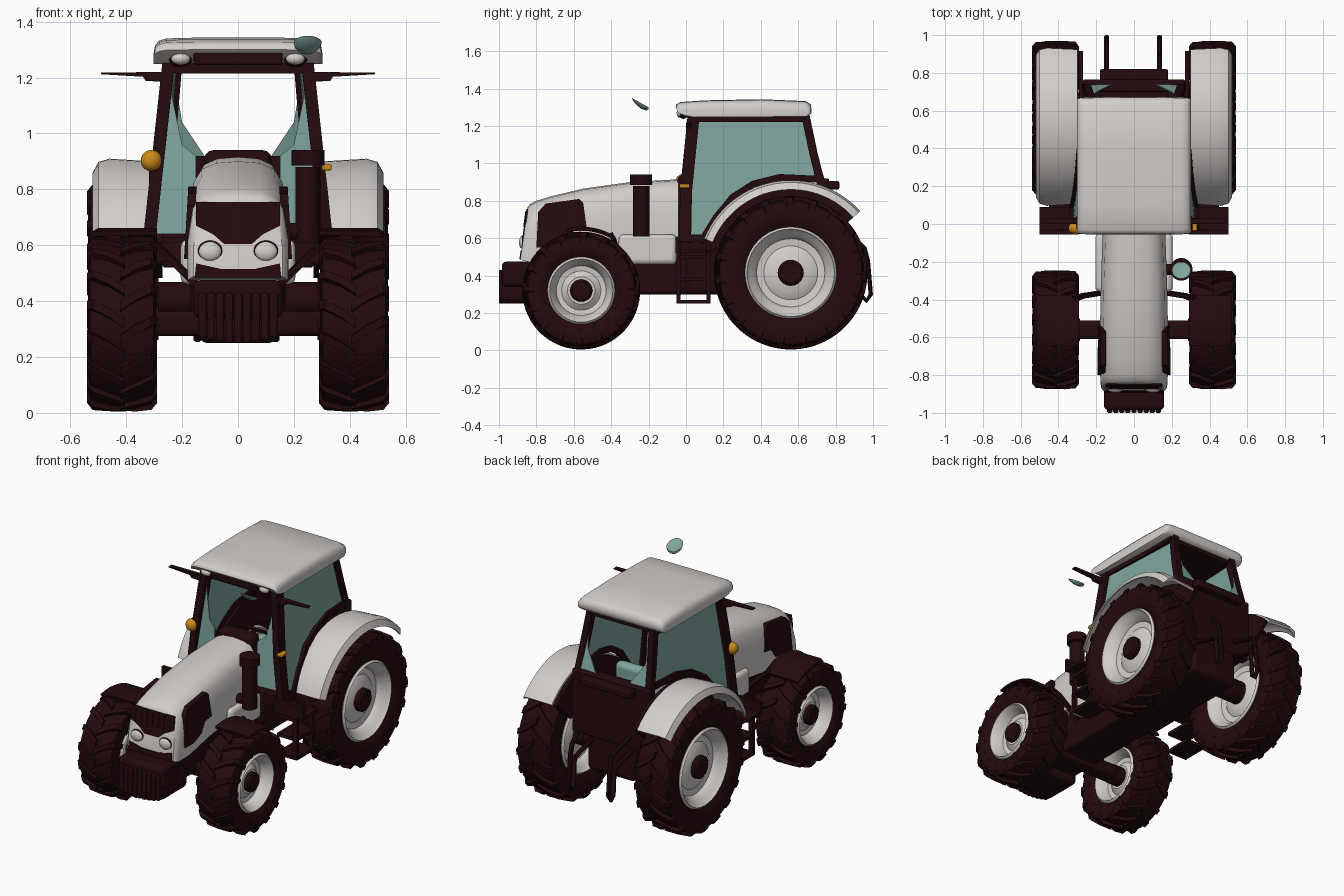
import bpy, bmesh, math
from mathutils import Vector as V

def material(name, col):
    m = bpy.data.materials.new(name)
    m.diffuse_color = (*col, 1)
    return m

DARK = material("dark_brown", (0.017, 0.003, 0.004))
WHITE = material("warm_white", (0.64, 0.61, 0.59))
GLASS = material("teal_glass", (0.21, 0.37, 0.34))
ORANGE = material("amber", (0.60, 0.25, 0.01))

def loft(bm, rings, closed=False):
    rs = [[bm.verts.new(p) for p in r] for r in rings]
    n = len(rs[0])
    for i in range(len(rs) if closed else len(rs) - 1):
        a, b = rs[i], rs[(i + 1) % len(rs)]
        for j in range(n):
            k = (j + 1) % n
            bm.faces.new((a[j], a[k], b[k], b[j]))
    if not closed:
        bm.faces.new(rs[0])
        bm.faces.new(rs[-1])

def finish(name, bm, mat, bevel=0, angle=35):
    bmesh.ops.recalc_face_normals(bm, faces=bm.faces)
    me = bpy.data.meshes.new(name)
    bm.to_mesh(me)
    bm.free()
    me.materials.append(mat)
    me.shade_smooth()
    me.set_sharp_from_angle(angle=math.radians(angle))
    ob = bpy.data.objects.new(name, me)
    bpy.context.collection.objects.link(ob)
    if bevel:
        b = ob.modifiers.new("bevel", 'BEVEL')
        b.width, b.segments = bevel, 3
        b.limit_method, b.angle_limit = 'ANGLE', math.radians(35)
    return ob

def solid(name, rings, mat, bevel=0, closed=False, angle=35):
    bm = bmesh.new()
    loft(bm, rings, closed)
    return finish(name, bm, mat, bevel, angle)

def prism(name, pts, off, mat, bevel=0):
    pts = [V(p) for p in pts]
    return solid(name, [pts, [p + V(off) for p in pts]], mat, bevel)

def box(name, x0, x1, y0, y1, z0, z1, mat, bevel=0):
    return prism(name, [(x0, y0, z0), (x1, y0, z0), (x1, y1, z0), (x0, y1, z0)], (0, 0, z1 - z0), mat, bevel)

def pipe(name, pts, w, h, mat, n=4):
    pts = [V(p) for p in pts]
    seg = [(b - a).normalized() for a, b in zip(pts, pts[1:])]
    ref = V((1, 0, 0)) if all(abs(t.x) < 0.9 for t in seg) else V((0, 0, 1))
    rings = []
    for i, p in enumerate(pts):
        t = (seg[max(i - 1, 0)] + seg[min(i, len(seg) - 1)]).normalized()
        u = t.cross(ref).normalized()
        v = t.cross(u)
        k = 1 / math.cos(math.pi / n) if n == 4 else 1
        rings.append([p + u * math.cos(a) * w * k + v * math.sin(a) * h * k
                      for a in [(j + 0.5) * math.tau / n for j in range(n)]])
    return solid(name, rings, mat)

def arc(cx, cy, cz, prof, a0, a1, n, s=1):
    # rings of an (x, radius) profile turned about a wheel axle
    return [[(cx + s * x, cy + r * math.cos(a), cz + r * math.sin(a)) for x, r in prof]
            for a in [math.radians(a0 + (a1 - a0) * i / n) for i in range(n + 1)]]

def revolve(name, c, prof, mat, n=40, s=1):
    return solid(name, arc(*c, prof, 0, 360, n, s)[:-1], mat, closed=True)

def ball(name, c, size, mat):
    bm = bmesh.new()
    bmesh.ops.create_uvsphere(bm, u_segments=20, v_segments=12, radius=1)
    for v in bm.verts:
        v.co = V((v.co.x * size[0], v.co.y * size[1], v.co.z * size[2])) + V(c)
    return finish(name, bm, mat)

def wheel(name, s, cy, R, rim, hub, lugs):
    c, w = (s * 0.415, cy, R + 0.005), 0.125
    b = R - 0.018
    half = [(0.095, rim), (0.118, rim + 0.04), (0.122, b - 0.05), (0.112, b - 0.01), (0.05, b)]
    bm = bmesh.new()
    loft(bm, arc(*c, half + [(-x, r) for x, r in reversed(half)], 0, 360, 48)[:-1], True)
    hw = 0.34 * math.pi / lugs
    for d in (1, -1):          # chevron tread bars
        for k in range(lugs):
            a0 = (k + (0.5 if d > 0 else 0)) * math.tau / lugs
            rings = []
            for x, sweep, r in ((-0.008, 0, R), (0.05, 0.13, R), (0.105, 0.22, R - 0.005), (w, 0.24, R - 0.03), (w, 0.25, R - 0.075)):
                a = a0 - sweep
                rings.append([(c[0] + d * x, cy + q * math.cos(a + e), c[2] + q * math.sin(a + e))
                              for e, q in ((-hw, r - 0.035), (hw, r - 0.035), (hw * 0.8, r), (-hw * 0.8, r))])
            loft(bm, rings)
    finish(name + "_tyre", bm, DARK)
    face = [(0.10, rim + 0.005), (0.112, rim - 0.006), (0.09, rim - 0.02), (0.075, rim * 0.83),
            (0.04, rim * 0.76), (0.035, rim * 0.6), (0.06, rim * 0.42), (0.06, 0.002)]
    revolve(name + "_rim", c, face + [(-x, r) for x, r in reversed(face)], WHITE, 40, s)
    revolve(name + "_hub", c, [(-0.13, 0.001), (-0.13, hub), (0.085, hub), (0.095, hub * 0.8), (0.095, 0.001)], DARK, 20, s)

def cabx(y, z):
    return 0.33 - 0.11 * (z - 0.62) - 0.12 * max(0, y - 0.4)

# hood: lofted cross-sections with a slanted nose
rings = []
for y, top, w, zb, tilt in ((-0.04, 0.915, 0.165, 0.56, 0), (-0.3, 0.90, 0.175, 0.55, 0), (-0.55, 0.865, 0.18, 0.52, 0),
                            (-0.72, 0.825, 0.18, 0.48, 0.06), (-0.80, 0.80, 0.178, 0.475, 0.13),
                            (-0.828, 0.785, 0.172, 0.48, 0.14), (-0.842, 0.765, 0.16, 0.49, 0.14)):
    half = [(0.0, top), (0.45 * w, top - 0.006), (0.74 * w, top - 0.028), (0.91 * w, top - 0.075), (w, top - 0.18), (w, zb)]
    prof = half + [(-x, z) for x, z in reversed(half[1:])]
    rings.append([(x, y - tilt * (0.8 - z), z) for x, z in prof])
solid("hood", rings, WHITE)

def nose(x, z, out=0.0):
    return (x, -0.842 - 0.14 * (0.8 - z) - out, z)

# nose grilles and headlights
g = [(0.15, 0.755), (0.15, 0.67), (0.09, 0.64), (0.05, 0.605)]
prism("upper_grille", [nose(x, z, 0.005) for x, z in g + [(-x, z) for x, z in reversed(g)]], (0, 0.009, 0), DARK)
g = [(0.15, 0.535), (0.155, 0.485), (-0.155, 0.485), (-0.15, 0.535), (-0.06, 0.515), (0.06, 0.515)]
prism("lower_grille", [nose(x, z, 0.005) for x, z in g], (0, 0.009, 0), DARK)
for i in range(7):
    x = -0.12 + 0.04 * i
    pipe("grille_bar", [nose(x, 0.66, 0.005), nose(x, 0.745, 0.005)], 0.004, 0.004, DARK)

for s in (1, -1):
    ball("headlight_ring", nose(s * 0.10, 0.578, -0.002), (0.045, 0.012, 0.039), DARK)
    ball("headlight", nose(s * 0.10, 0.578, 0.002), (0.04, 0.018, 0.034), WHITE)
    vent = [(-0.80, 0.55), (-0.79, 0.74), (-0.75, 0.785), (-0.57, 0.81), (-0.55, 0.79), (-0.53, 0.65),
            (-0.60, 0.64), (-0.64, 0.58), (-0.72, 0.55)]
    prism("side_vent", [(s * (0.188 - 0.06 * (z - 0.64)), y, z) for y, z in vent], (-s * 0.03, 0, 0), DARK)
    box("side_tank", s * 0.1, s * 0.205, -0.36, -0.05, 0.46, 0.62, WHITE, 0.025)

    # wheels and fenders
    wheel("rear_wheel", s, 0.56, 0.41, 0.24, 0.07, 19)
    wheel("front_wheel", s, -0.56, 0.315, 0.175, 0.06, 16)
    prof = [(0.30, 0.49), (0.46, 0.50), (0.50, 0.488), (0.52, 0.45), (0.51, 0.45), (0.49, 0.473), (0.455, 0.485), (0.30, 0.475)]
    solid("rear_fender", arc(0, 0.56, 0.41, prof, 42, 158, 28, s), WHITE)
    solid("wheel_well", arc(0, 0.56, 0.41, [(0.27, 0.28), (0.27, 0.48), (0.29, 0.48), (0.29, 0.28)], 42, 165, 24, s), DARK)
    solid("front_fender", arc(0, -0.56, 0.315, [(0.29, 0.332), (0.29, 0.347), (0.50, 0.347), (0.52, 0.335), (0.52, 0.325)], 58, 104, 10, s), DARK)
    pipe("front_fender_bracket", [(s * 0.14, -0.36, 0.45), (s * 0.27, -0.38, 0.58), (s * 0.32, -0.40, 0.62)], 0.012, 0.012, DARK)

    # cab side: glass, pillars, arch trim
    outline = [(0.06, 1.235), (0.63, 1.235), (0.71, 0.92), (0.50, 0.925), (0.36, 0.89), (0.25, 0.82), (0.16, 0.71), (0.09, 0.6), (0.0, 0.61)]
    prism("side_window", [(s * (cabx(y, z) - 0.01), y, z) for y, z in outline], (-s * 0.006, 0, 0), GLASS)
    def frame(name, path, w, h):
        pipe(name, [(s * (cabx(y, z) - 0.012), y, z) for y, z in path], w, h, DARK)
    frame("front_pillar", [(0.04, 1.25), (0.02, 1.05), (0.0, 0.85), (-0.005, 0.58)], 0.032, 0.022)
    frame("rear_pillar", [(0.64, 1.25), (0.68, 1.06), (0.72, 0.90), (0.73, 0.7)], 0.022, 0.02)
    frame("arch_trim", [(0.72, 0.915), (0.50, 0.925), (0.36, 0.89), (0.25, 0.82), (0.16, 0.71), (0.08, 0.58)], 0.018, 0.018)
    frame("door_sill", [(-0.02, 0.60), (0.1, 0.60)], 0.02, 0.02)
    frame("roof_rail", [(0.03, 1.24), (0.65, 1.24)], 0.018, 0.02)
    prism("windscreen_side", [(s * 0.25, 0.03, 1.2), (s * 0.305, -0.02, 0.64), (s * 0.15, -0.03, 0.64),
                              (s * 0.15, -0.02, 0.92), (s * 0.20, 0.0, 0.96)], (0, 0.006, 0), GLASS)
    prism("rear_window_side", [(s * 0.23, 0.66, 1.22), (s * 0.26, 0.735, 0.92), (s * 0.12, 0.74, 0.92), (s * 0.20, 0.70, 1.04)],
          (0, -0.006, 0), GLASS)

    # mirror arms, roof lights, steps
    prism("mirror_arm", [(s * 0.26, 0.0, 1.185), (s * 0.33, 0.0, 1.188), (s * 0.34, 0.0, 1.203), (s * 0.49, 0.0, 1.212),
                         (s * 0.49, 0.0, 1.218), (s * 0.26, 0.0, 1.22)], (0, 0.03, 0), DARK)
    ball("roof_light_ring", (s * 0.205, -0.015, 1.268), (0.043, 0.025, 0.03), DARK)
    ball("roof_light", (s * 0.205, -0.026, 1.268), (0.034, 0.025, 0.022), WHITE)
    for z in (0.25, 0.37, 0.49):
        box("step_tread", s * 0.31, s * 0.45, -0.05, 0.13, z, z + 0.02, DARK)
    for y in (-0.05, 0.11):
        box("step_upright", s * 0.42, s * 0.45, y, y + 0.02, 0.25, 0.53, DARK)
        pipe("step_hanger", [(s * 0.435, y + 0.01, 0.51), (s * 0.29, y + 0.01, 0.6)], 0.012, 0.012, DARK)
    box("step_guard", s * 0.29, s * 0.50, -0.055, -0.035, 0.52, 0.60, DARK)
    box("step_deck", s * 0.29, s * 0.50, -0.05, 0.09, 0.52, 0.54, DARK)

# roof
prof = [(-0.055, 1.30), (-0.01, 1.255), (0.03, 1.248), (0.65, 1.25), (0.672, 1.27), (0.668, 1.315), (0.64, 1.333),
        (0.4, 1.343), (0.1, 1.337), (-0.03, 1.328), (-0.052, 1.315)]
rr = []
for x, k in ((-0.302, 0.4), (-0.297, 0.7), (-0.283, 0.88), (-0.255, 0.97), (-0.15, 1), (0.15, 1), (0.255, 0.97), (0.283, 0.88), (0.297, 0.7), (0.302, 0.4)):
    e = 0.94 + 0.06 * k
    rr.append([(x, 0.31 + (y - 0.31) * e, 1.25 + (z - 1.25) * (k if z > 1.29 else 1)) for y, z in prof])
solid("roof", rr, WHITE, angle=55)
box("ceiling", -0.25, 0.25, 0.02, 0.64, 1.225, 1.252, DARK)
box("roof_front_panel", -0.16, 0.16, -0.045, 0.04, 1.245, 1.29, DARK, 0.008)
box("windscreen_header", -0.26, 0.26, 0.01, 0.05, 1.215, 1.25, DARK)

# cab base, rear wall and interior
box("cab_floor", -0.31, 0.31, -0.03, 0.16, 0.54, 0.61, DARK)
box("cab_floor_rear", -0.27, 0.27, 0.1, 0.75, 0.54, 0.60, DARK)
box("rear_wall", -0.27, 0.27, 0.70, 0.765, 0.52, 0.92, DARK, 0.01)
box("rear_lamp_shelf", -0.18, 0.18, 0.74, 0.82, 0.86, 0.905, DARK, 0.01)
box("dashboard", -0.12, 0.12, -0.045, 0.06, 0.6, 0.94, DARK, 0.03)
box("seat", -0.11, 0.11, 0.32, 0.54, 0.60, 0.76, GLASS, 0.03)
box("seat_back", -0.11, 0.11, 0.50, 0.57, 0.74, 0.93, GLASS, 0.03)
pipe("steering_column", [(0, 0.03, 0.8), (0, 0.17, 0.88)], 0.014, 0.014, DARK, 8)
bm = bmesh.new()
loft(bm, [[((0.075 + 0.01 * math.cos(b)) * math.cos(a), 0.17 + 0.075 * math.sin(a) * 0.8, 0.885 - 0.04 * math.sin(a) + 0.01 * math.sin(b))
           for b in [j * math.tau / 6 for j in range(6)]] for a in [i * math.tau / 20 for i in range(20)]], True)
finish("steering_wheel", bm, DARK)

# chassis, axles and front weight
box("engine_block", -0.13, 0.13, -0.82, 0.05, 0.30, 0.58, DARK, 0.02)
box("gearbox", -0.17, 0.17, 0.0, 0.76, 0.30, 0.58, DARK, 0.03)
box("front_axle", -0.31, 0.31, -0.61, -0.51, 0.275, 0.365, DARK, 0.02)
pipe("rear_axle", [(-0.36, 0.56, 0.405), (0.36, 0.56, 0.405)], 0.065, 0.065, DARK, 20)
box("front_weight", -0.16, 0.16, -0.985, -0.82, 0.34, 0.475, DARK, 0.025)
box("weight_carrier", -0.14, 0.14, -0.96, -0.7, 0.25, 0.36, DARK, 0.03)
for i in range(9):
    x = -0.128 + i * 0.032
    box("weight_slab", x - 0.0145, x + 0.0145, -1.0, -0.87, 0.25 + 1.2 * x * x, 0.43, DARK, 0.008)

# exhaust with the loose rain cap above it
pipe("exhaust", [(0.25, -0.24, 0.61), (0.25, -0.24, 0.88)], 0.045, 0.045, DARK, 20)
pipe("exhaust_top", [(0.25, -0.24, 0.885), (0.25, -0.24, 0.94)], 0.06, 0.06, DARK, 20)
pipe("exhaust_elbow", [(0.25, -0.24, 0.65), (0.12, -0.24, 0.65)], 0.03, 0.03, DARK, 12)
cap = []
for r, h in ((0.03, -0.012), (0.05, 0.0), (0.046, -0.016), (0.03, -0.034), (0.006, -0.042)):
    cap.append([(0.25 + r * math.cos(a) + 0.1 * h, -0.245 + r * math.sin(a) * 0.9 - 0.2 * h,
                 1.325 + h * 0.8 - 0.5 * r * math.sin(a)) for a in [i * math.tau / 18 for i in range(18)]])
solid("rain_cap", cap, GLASS)

# amber lamps
ball("beacon", (-0.31, -0.022, 0.903), (0.038, 0.034, 0.038), ORANGE)
pipe("beacon_stalk", [(-0.31, -0.02, 0.8), (-0.31, -0.02, 0.87)], 0.01, 0.01, DARK, 8)
box("side_indicator", 0.30, 0.335, -0.036, 0.02, 0.868, 0.89, ORANGE, 0.006)

# rear hitch loops
for x, y0 in ((-0.145, 0.76), (0.135, 0.90)):
    pipe("hitch_loop", [(x, y0, 0.60), (x, 0.955, 0.545), (x, 0.972, 0.48), (x, 0.988, 0.30), (x, 0.965, 0.265),
                        (x, 0.94, 0.29), (x, 0.93, 0.45), (x, 0.76, 0.50)], 0.013, 0.015, DARK, 8)
